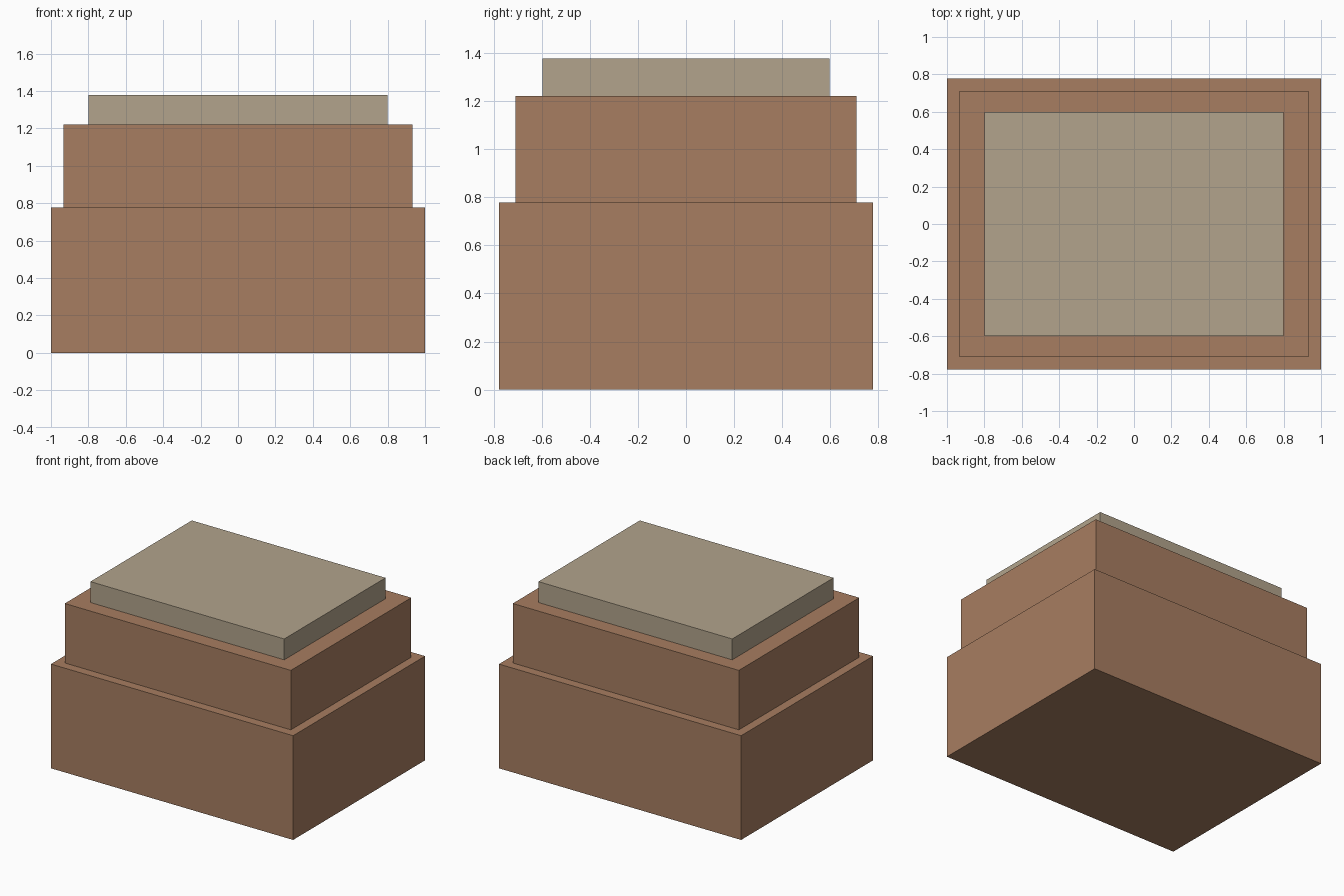
import bpy

if "Cube" in bpy.data.objects:
    bpy.data.objects.remove(bpy.data.objects["Cube"])


def make_material(name, rgb):
    mat = bpy.data.materials.new(name)
    mat.diffuse_color = (*rgb, 1.0)
    mat.use_nodes = True
    mat.node_tree.nodes["Principled BSDF"].inputs["Base Color"].default_value = mat.diffuse_color
    return mat


def make_tier(name, width, depth, bottom, top, mat):
    bpy.ops.mesh.primitive_cube_add(size=1, location=(0, 0, (bottom + top) / 2))
    tier = bpy.context.object
    tier.name = name
    tier.scale = (width, depth, top - bottom)
    bpy.ops.object.transform_apply(location=False, rotation=False, scale=True)
    tier.data.materials.append(mat)
    return tier


brick = make_material("brick_brown", (0.386, 0.206, 0.119))
stone = make_material("stone_tan", (0.445, 0.371, 0.262))

# Stacked tiers, each narrower than the one below
make_tier("lower_block", 2.0, 1.556, 0.0, 0.778, brick)
make_tier("upper_block", 1.867, 1.42, 0.778, 1.222, brick)
make_tier("roof_slab", 1.6, 1.195, 1.222, 1.378, stone)
